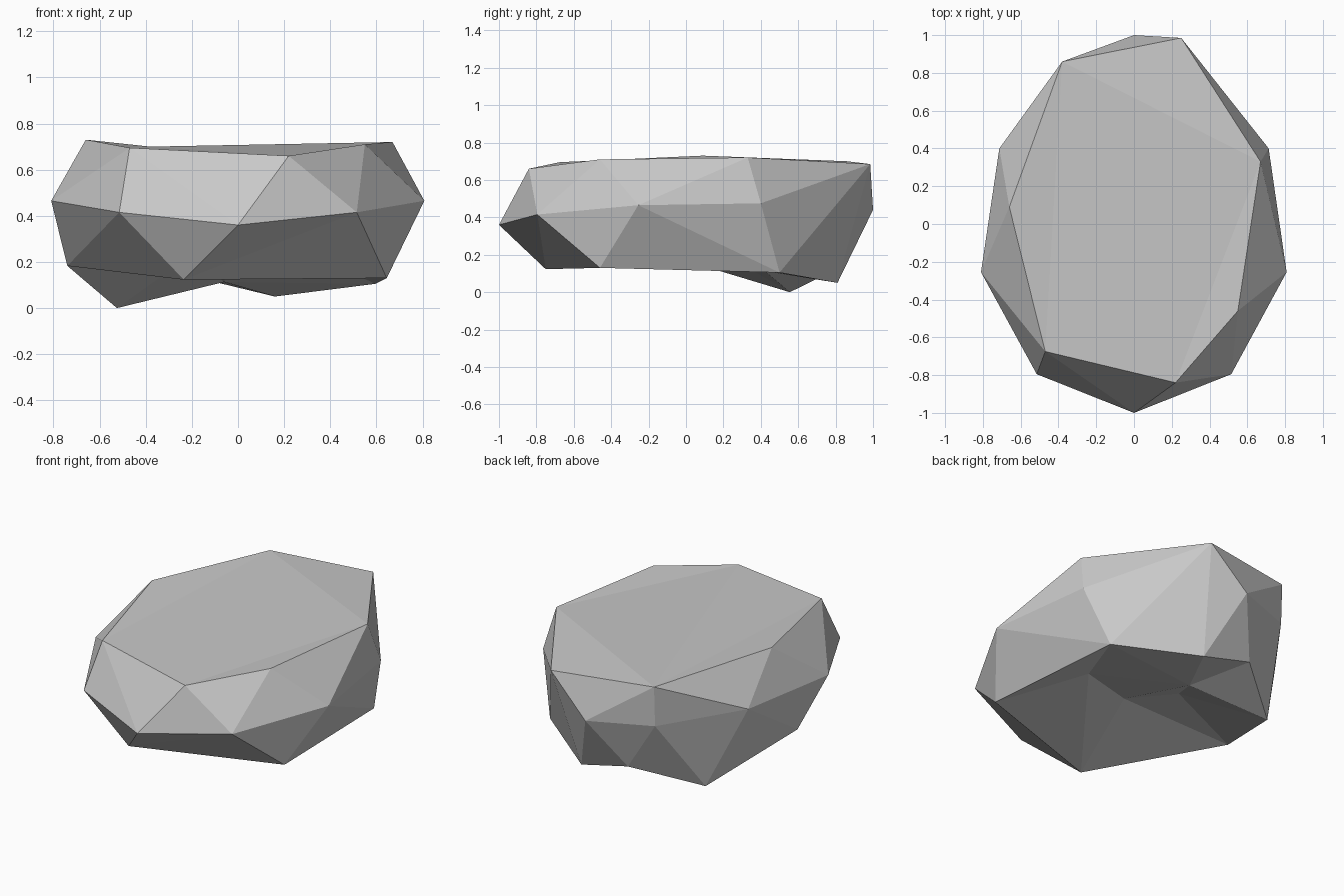
import bpy, bmesh
from mathutils import Vector

if "Cube" in bpy.data.objects:
    bpy.data.objects.remove(bpy.data.objects["Cube"])

# Contour rings of the rock, counter-clockwise from the front left
TOP = [(-.47, -.675, .695), (.22, -.84, .66), (.55, -.46, .71), (.67, .33, .72),
       (.25, .985, .685), (-.38, .86, .70), (-.66, .09, .73)]
WAIST = [(-.515, -.795, .415), (0, -1, .36), (.515, -.795, .415), (.808, -.255, .465),
         (.713, .4, .475), (.25, .985, .685), (0, 1, .44), (-.38, .85, .45),
         (-.713, .4, .475), (-.81, -.255, .465)]
BASE = [(-.235, -.75, .123), (.645, -.46, .13), (.595, .5, .105), (.16, .81, .05),
        (-.17, .82, .13), (-.525, .555, 0), (-.74, -.05, .183)]
HOLLOW = [(.334, -.003, .23), (-.06, .42, .113), (-.204, .154, .23), (-.047, -.143, .27)]


def stitch(bm, a, b):
    """Join two rings with triangles, taking the shorter diagonal in plan."""
    def gap(p, q):
        return (p.co.xy - q.co.xy).length
    i = j = 0
    while i < len(a) or j < len(b):
        p, q = a[i % len(a)], b[j % len(b)]
        p2, q2 = a[(i + 1) % len(a)], b[(j + 1) % len(b)]
        if j == len(b) or (i < len(a) and gap(p2, q) < gap(p, q2) + 0.03):
            bm.faces.new((p, q, p2))
            i += 1
        else:
            bm.faces.new((p, q, q2))
            j += 1


def fan(bm, hub, rim):
    """Fill with triangles around one corner."""
    for p, q in zip(rim, rim[1:]):
        bm.faces.new((hub, p, q))


bm = bmesh.new()
rings = [[bm.verts.new(Vector(c)) for c in ring] for ring in (TOP, WAIST, BASE, HOLLOW)]
for upper, lower in zip(rings, rings[1:]):
    stitch(bm, upper, lower)

# Nearly flat top
t = rings[0]
fan(bm, t[5], [t[6], t[0], t[1], t[3], t[4]])
fan(bm, t[1], [t[2], t[3]])

# Roof of the hollow underside
h = rings[-1]
fan(bm, h[1], [h[2], h[3], h[0]])

bmesh.ops.remove_doubles(bm, verts=bm.verts[:], dist=0.001)
bmesh.ops.recalc_face_normals(bm, faces=bm.faces[:])

mesh = bpy.data.meshes.new("rock")
bm.to_mesh(mesh)
bm.free()

# Stone colour
stone = bpy.data.materials.new("stone grey")
stone.diffuse_color = (0.58, 0.58, 0.58, 1)
stone.use_nodes = True
stone.node_tree.nodes["Principled BSDF"].inputs["Base Color"].default_value = stone.diffuse_color
mesh.materials.append(stone)
rock = bpy.data.objects.new("rock", mesh)
bpy.context.collection.objects.link(rock)
